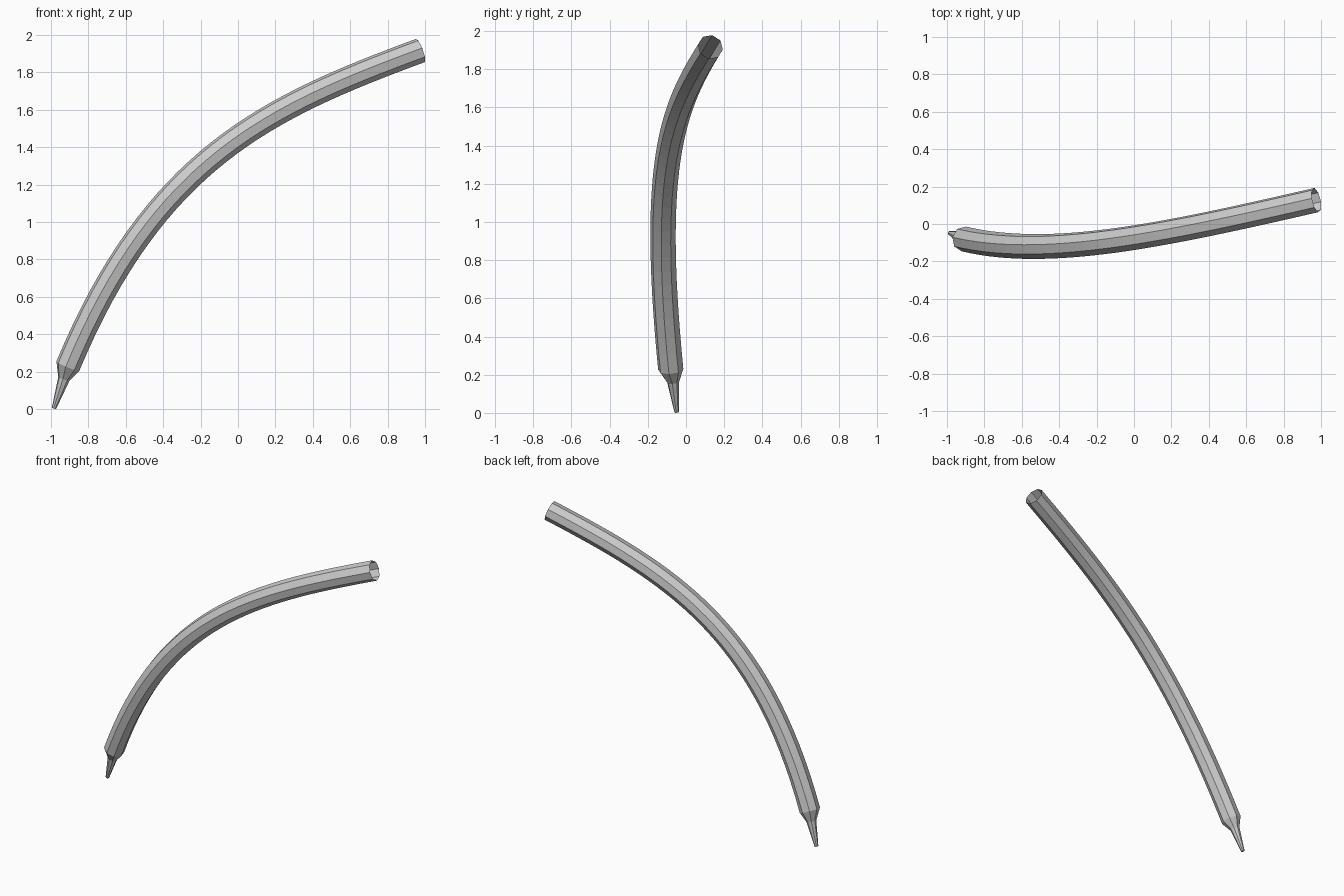
import bpy
import bmesh
import math
from mathutils import Vector

if "Cube" in bpy.data.objects:
    bpy.data.objects.remove(bpy.data.objects["Cube"])

SIDES = 8
STEPS = 32
RADIUS = 0.067

# Centre line of the bent body (cubic curve)
P0 = Vector((-0.91, -0.08, 0.23))
P1 = Vector((-0.447, -0.19, 1.341))
P2 = Vector((0.159, -0.06, 1.616))
P3 = Vector((0.975, 0.128, 1.918))


def point(t):
    s = 1 - t
    return P0 * s**3 + P1 * (3 * s * s * t) + P2 * (3 * s * t * t) + P3 * t**3


def tangent(t):
    s = 1 - t
    return (P1 - P0) * (s * s) + (P2 - P1) * (2 * s * t) + (P3 - P2) * (t * t)


def add_ring(bm, centre, direction, radius):
    d = direction.normalized()
    n = d.cross(Vector((0, 1, 0))).normalized()
    f = d.cross(n)
    ring = []
    for k in range(SIDES):
        a = 2 * math.pi * k / SIDES - math.radians(8)
        ring.append(bm.verts.new(centre + (n * math.cos(a) + f * math.sin(a)) * radius))
    return ring


bm = bmesh.new()

# Narrow tip and flared neck
tip = Vector((-0.984, -0.049, 0.005))
neck = Vector((-0.931, -0.067, 0.163))
rings = [add_ring(bm, tip, neck - tip, 0.012),
         add_ring(bm, neck, P0 - tip, 0.032)]

# Curved octagonal body, open at the far end
for i in range(STEPS + 1):
    t = i / STEPS
    rings.append(add_ring(bm, point(t), tangent(t), RADIUS))

for a, b in zip(rings, rings[1:]):
    for k in range(SIDES):
        m = (k + 1) % SIDES
        bm.faces.new((a[k], a[m], b[m], b[k]))
bm.faces.new(rings[0][::-1])

mesh = bpy.data.meshes.new("curved_tube")
bm.to_mesh(mesh)
bm.free()
# Rest the tip on the ground
low = min(v.co.z for v in mesh.vertices)
for v in mesh.vertices:
    v.co.z -= low
obj = bpy.data.objects.new("curved_tube", mesh)
bpy.context.collection.objects.link(obj)
